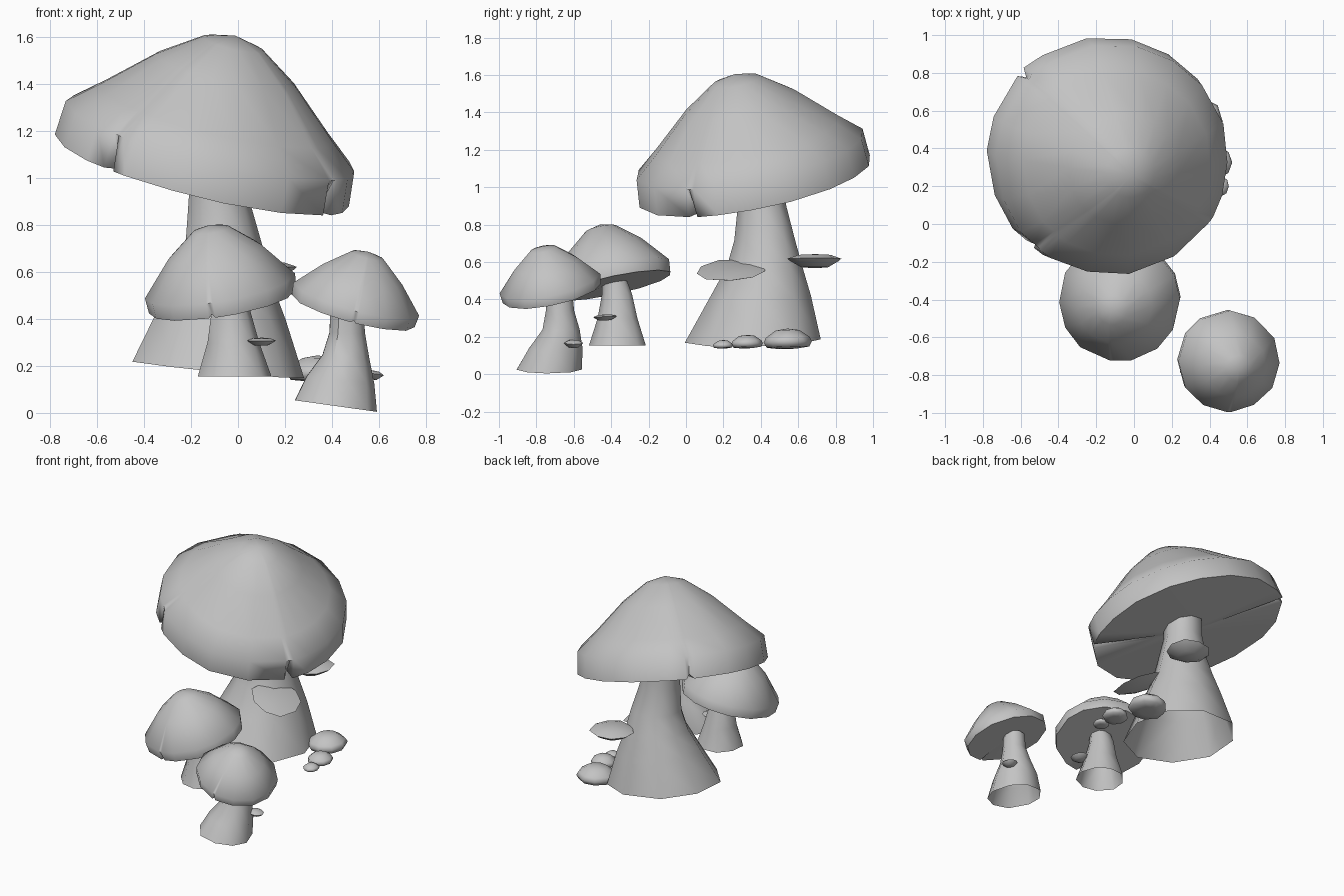
import bpy, bmesh, math, random

random.seed(4)
cube = bpy.data.objects.get("Cube")
if cube:
    bpy.data.objects.remove(cube, do_unlink=True)

# One plain grey for everything
GREY = (0.55, 0.55, 0.55, 1)
mat = bpy.data.materials.new("plain grey")
mat.use_nodes = True
mat.diffuse_color = GREY
mat.node_tree.nodes["Principled BSDF"].inputs["Base Color"].default_value = GREY


def finish(name, bm, angle):
    """Turn a bmesh into a smooth-shaded object with sharp creases."""
    bmesh.ops.recalc_face_normals(bm, faces=bm.faces)
    mesh = bpy.data.meshes.new(name)
    bm.to_mesh(mesh)
    bm.free()
    mesh.materials.append(mat)
    ob = bpy.data.objects.new(name, mesh)
    bpy.context.collection.objects.link(ob)
    bpy.ops.object.select_all(action='DESELECT')
    ob.select_set(True)
    bpy.context.view_layer.objects.active = ob
    bpy.ops.object.shade_smooth_by_angle(angle=math.radians(angle))


def bridge(bm, rings):
    for a, b in zip(rings, rings[1:]):
        n = len(a)
        for i in range(n):
            bm.faces.new((a[i], a[(i + 1) % n], b[(i + 1) % n], b[i]))


def tilted_disc(name, centre, profile, slope, segs=14, squash=(1, 1),
                notches=(), rough=0.02):
    """Closed lathe of (radius, height) points, tilted by slope (dz/dx, dz/dy)."""
    cx, cy, cz = centre
    sx, sy = slope
    step = 360 / segs
    spokes = [(i * step + random.uniform(-3, 3), 0) for i in range(segs)]
    # A notch replaces nearby spokes with a narrow nick in the lower rim
    for deg, depth in notches:
        spokes = [s for s in spokes if abs((s[0] - deg + 180) % 360 - 180) > 7]
        spokes += [(deg - 2.5, 0), (deg, depth), (deg + 2.5, 0)]
    spokes.sort()
    wobble = [1 - random.uniform(0, rough) for _ in spokes]
    rmax = max(r for r, h in profile)

    def place(r, h, deg):
        x = r * math.cos(math.radians(deg)) * squash[0]
        y = r * math.sin(math.radians(deg)) * squash[1]
        return (cx + x - sx * h, cy + y - sy * h, cz + h + sx * x + sy * y)

    bm = bmesh.new()
    rings = []
    for r, h in profile[1:-1]:
        ring = []
        for (deg, depth), w in zip(spokes, wobble):
            nick = depth if r > 0.8 * rmax and h < 0.1 * rmax else 0
            ring.append(bm.verts.new(place(r * w * (1 - nick), h + nick * rmax * 0.8, deg)))
        rings.append(ring)
    bridge(bm, rings)
    for (r, h), ring in ((profile[0], rings[0]), (profile[-1], rings[-1])):
        tip = bm.verts.new(place(0, h, 0))
        for i in range(len(ring)):
            bm.faces.new((ring[i], ring[(i + 1) % len(ring)], tip))
    finish(name, bm, 60)


def stem(name, sections, slope, sides=9):
    """Open flared tube through (x, y, z, radius) sections; the foot is cut at a slope."""
    wobble = [(random.uniform(-4, 4), random.uniform(0.98, 1.04)) for _ in range(sides)]
    bm = bmesh.new()
    rings = []
    for k, (x, y, z, r) in enumerate(sections):
        foot = k / (len(sections) - 1)
        ring = []
        for i, (turn, w) in enumerate(wobble):
            a = math.radians(i * 360 / sides + turn)
            dx, dy = r * w * math.cos(a), r * w * math.sin(a)
            ring.append(bm.verts.new((x + dx, y + dy,
                                      z + foot * (slope[0] * dx + slope[1] * dy))))
        rings.append(ring)
    bridge(bm, rings)
    finish(name, bm, 46)


# Large mushroom
tilted_disc("large_cap", (-0.15, 0.37, 1.03),
            [(0, 0.575), (0.13, 0.54), (0.3, 0.425), (0.5, 0.245), (0.62, 0.145),
             (0.632, 0.0), (0.15, -0.02), (0, -0.02)],
            (-0.24, 0.19), segs=18,
            notches=((230, 0.08), (328, 0.07), (136, 0.05)))
stem("large_stem",
     [(-0.08, 0.41, 1.05, 0.125), (-0.08, 0.41, 0.9, 0.132), (-0.06, 0.425, 0.72, 0.165),
      (-0.065, 0.425, 0.58, 0.205), (-0.07, 0.405, 0.42, 0.275), (-0.085, 0.367, 0.185, 0.37)],
     (-0.10, 0.03))

# Middle mushroom
tilted_disc("middle_cap", (-0.067, -0.392, 0.475),
            [(0, 0.325), (0.08, 0.305), (0.2, 0.21), (0.325, 0.065),
             (0.318, 0.0), (0.07, 0.0), (0, 0.0)],
            (0.16, 0.21), notches=((262, 0.05),))
stem("middle_stem",
     [(-0.03, -0.385, 0.52, 0.065), (-0.03, -0.368, 0.43, 0.083),
      (-0.02, -0.365, 0.3, 0.11), (-0.015, -0.365, 0.155, 0.157)], (0, 0))

# Small mushroom
tilted_disc("small_cap", (0.49, -0.717, 0.435),
            [(0, 0.25), (0.07, 0.235), (0.17, 0.155), (0.27, 0.05),
             (0.264, 0.0), (0.07, 0.0), (0, 0.0)],
            (-0.26, 0.20), segs=12, notches=((270, 0.04),))
stem("small_stem",
     [(0.46, -0.68, 0.45, 0.07), (0.462, -0.675, 0.34, 0.076), (0.455, -0.67, 0.24, 0.10),
      (0.43, -0.70, 0.14, 0.145), (0.41, -0.735, 0.03, 0.175)], (-0.14, 0.0))

# Shelf fungi on the stems: flat top, tapered underside
SHELF = [(0, 0.25), (0.6, 0.22), (1, 0.08), (0.9, 0.0), (0.5, -0.22), (0, -0.25)]
for name, centre, size, thick, squash, slope in (
        ("front_shelf", (0.14, 0.24, 0.55), 0.21, 0.08, (0.8, 0.95), (-0.36, 0.03)),
        ("back_shelf", (0.11, 0.69, 0.605), 0.155, 0.15, (1, 1), (0.03, 0.0)),
        ("middle_stem_shelf", (0.10, -0.435, 0.303), 0.067, 0.067, (1, 1), (0.0, 0.05)),
        ("small_stem_shelf", (0.565, -0.60, 0.162), 0.055, 0.08, (1, 1), (-0.15, 0.0))):
    tilted_disc(name, centre, [(r * size, h * thick) for r, h in SHELF],
                slope, segs=9, squash=squash, rough=0.1)

# Low domed buttons around the foot of the large stem
BUTTON = [(0, 0.72), (0.5, 0.65), (0.9, 0.38), (1, 0.2), (0.88, 0.0), (0.4, -0.06), (0, -0.06)]
for name, centre, size in (
        ("large_button", (0.34, 0.545, 0.145), 0.138),
        ("middle_button", (0.435, 0.325, 0.145), 0.092),
        ("small_button", (0.45, 0.20, 0.142), 0.057)):
    tilted_disc(name, centre, [(r * size, h * size) for r, h in BUTTON],
                (0.03, 0.03), segs=9, rough=0.1)
